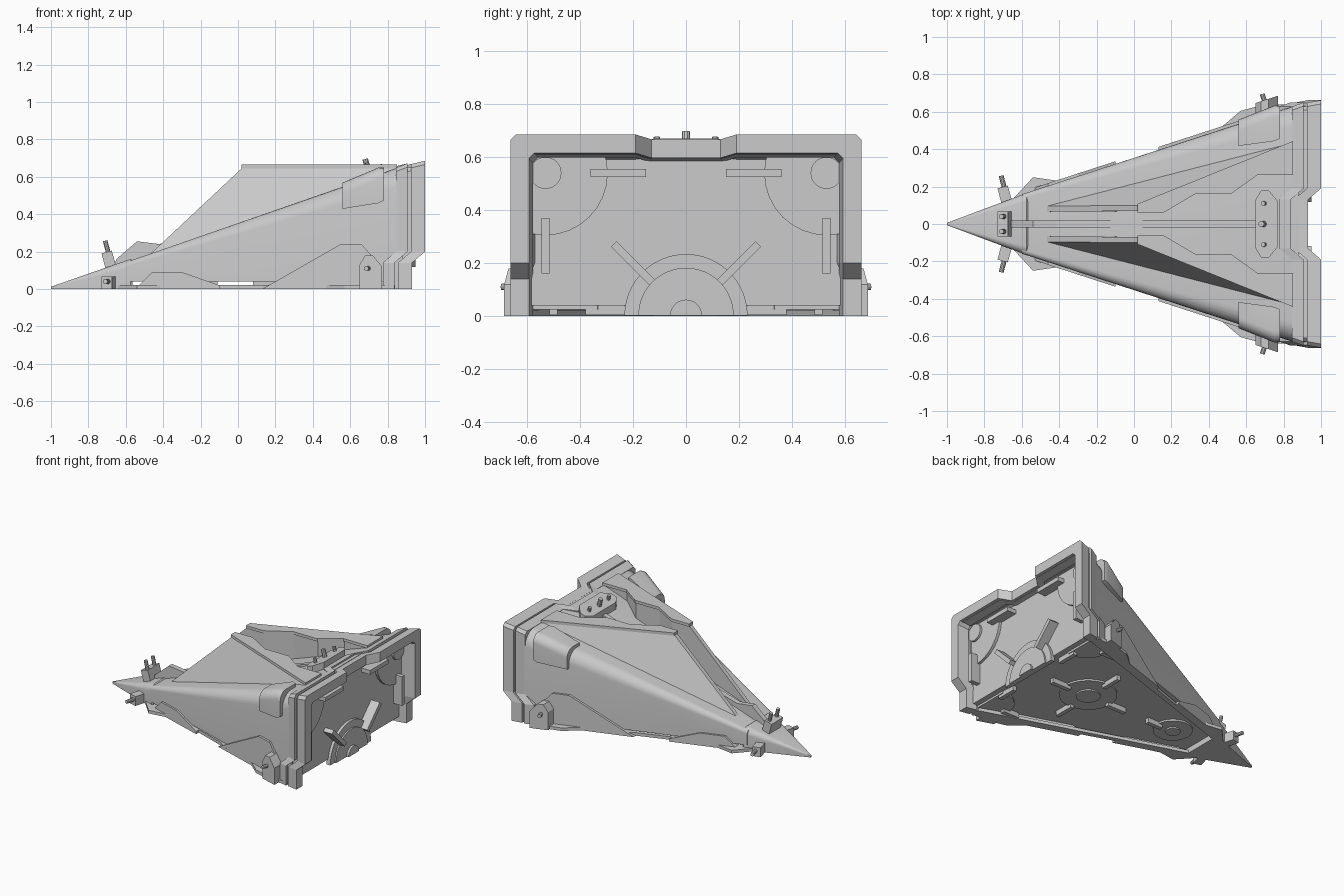
import bpy, bmesh
from math import sin, cos, pi
from mathutils import Vector

if "Cube" in bpy.data.objects:
    bpy.data.objects.remove(bpy.data.objects["Cube"], do_unlink=True)

grey = bpy.data.materials.new("light_grey")
grey.use_nodes = True
grey.diffuse_color = (0.6, 0.6, 0.6, 1)
grey.node_tree.nodes["Principled BSDF"].inputs["Base Color"].default_value = (0.6, 0.6, 0.6, 1)


def loft(name, rings, smooth=False):
    """Skin closed rings of equal length and cap both ends."""
    bm = bmesh.new()
    loops = [[bm.verts.new(p) for p in ring] for ring in rings]
    n = len(loops[0])
    for a, b in zip(loops, loops[1:]):
        for i in range(n):
            j = (i + 1) % n
            bm.faces.new((a[i], a[j], b[j], b[i]))
    bm.faces.new(loops[0])
    bm.faces.new(loops[-1])
    bmesh.ops.recalc_face_normals(bm, faces=bm.faces)
    mesh = bpy.data.meshes.new(name)
    bm.to_mesh(mesh)
    bm.free()
    ob = bpy.data.objects.new(name, mesh)
    bpy.context.collection.objects.link(ob)
    mesh.materials.append(grey)
    if smooth:
        bpy.ops.object.select_all(action='DESELECT')
        ob.select_set(True)
        bpy.context.view_layer.objects.active = ob
        bpy.ops.object.shade_smooth_by_angle(angle=0.6)
    return ob


def prism(name, poly, d0, d1, place, smooth=False):
    """Extrude a 2D outline between two depths; place maps (u, v, depth) to a point."""
    return loft(name, [[place(u, v, d) for u, v in poly] for d in (d0, d1)], smooth)


def on_back(u, v, d):
    return (d, u, v)


def on_floor(u, v, d):
    return (u, v, d)


def on_spine(u, v, d):
    return (u, d, v)


def half_width(x):
    return 0.165 + (x + 0.58) * 0.325


def height(x):
    return 0.15 + (x + 0.58) * 0.348


def circle(cu, cv, r, start=0, end=2 * pi, n=32):
    steps = n if end - start > 6 else n + 1
    return [(cu + r * cos(start + (end - start) * i / n),
             cv + r * sin(start + (end - start) * i / n)) for i in range(steps)]


def section(x, w, h, z0, r):
    """Upright hull section with rounded top corners."""
    arc = [(w - r + r * cos(t * pi / 12), h - r + r * sin(t * pi / 12)) for t in range(7)]
    right = [(w, z0)] + arc
    return [(x, y, z) for y, z in right] + [(x, -y, z) for y, z in reversed(right)]


# Hull and nose
loft("hull", [section(x, half_width(x), height(x), 0.04, 0.16 * height(x))
              for x in (-0.6, 0.88)], True)
loft("nose", [section(-1, 0.006, 0.012, 0, 0.003),
              section(-0.575, 0.165, 0.16, 0, 0.045),
              section(-0.565, 0.158, 0.153, 0, 0.045)], True)


# Stepped rear frames
def frame(name, x0, x1, w0, w1, h0, h1, thick):
    # side, height fraction kinds and forward step for each path point
    def path(w, h):
        half = [(w, 0, -0.07), (w, 0.14, -0.07), (w, 0.2, 0), (w, h - 0.02, 0),
                (w - 0.02, h, 0), (0.19, h, 0), (0.13, h - 0.018, -0.07)]
        return half + [(-y, z, s) for y, z, s in reversed(half)]
    outs = zip(path(w0, h0), path(w1, h1),
               path(w1 - thick, h1 - thick), path(w0 - thick, h0 - thick))
    rings = [[(x + p[2], p[0], p[1]) for x, p in zip((x0, x1, x1, x0), pts)] for pts in outs]
    loft(name, rings)


frame("rear_frame", 0.925, 1.0, 0.648, 0.662, 0.668, 0.685, 0.07)
frame("front_frame", 0.845, 0.907, 0.628, 0.65, 0.648, 0.672, 0.07)
frame("frame_core", 0.86, 0.985, 0.625, 0.635, 0.645, 0.655, 0.045)

# Tall twin fins on top with thin cap plates
fin = [(0.02, 0.07), (0.02, 0.1), (0.85, 0.435), (0.85, 0.27), (0.66, 0.27),
       (0.52, 0.17), (0.33, 0.17), (0.16, 0.07)]
for s, side in ((1, "left"), (-1, "right")):
    foot = [(-0.5, 0.065), (-0.5, 0.095)] + fin[2:]
    loft("top_fin_" + side, [[(x, s * y, height(x) - 0.02) for x, y in foot],
                             [(x, s * y, 0.645) for x, y in fin]])
    cap = [(x, s * y) for x, y in fin]
    prism("fin_cap_" + side, [(x, y + s * (0.008 if i in (1, 2) else -0.008))
                              for i, (x, y) in enumerate(cap)], 0.645, 0.665, on_floor)

# Spine along the top
ridge = [(-0.67, 0.1), (-0.65, 0.16), (-0.54, 0.255), (-0.42, 0.24), (-0.17, 0.312),
         (-0.1, 0.318), (0.2, 0.437), (0.72, 0.615), (0.72, 0.5)]
prism("spine", ridge, -0.018, 0.018, on_spine)

# Flat sills along both lower edges
sill = [(-0.66, 0.12), (-0.54, 0.25), (-0.4, 0.23), (-0.17, 0.31), (-0.1, 0.305),
        (0.13, 0.385), (0.2, 0.435), (0.47, 0.52), (0.57, 0.605), (0.7, 0.64), (0.84, 0.64)]
sill += [(x, half_width(x) - 0.05) for x in (0.84, -0.57)]

panel = [(0.13, 0.0), (0.55, 0.24), (0.66, 0.24), (0.73, 0.16), (0.73, 0.0)]
strake = [(-0.55, 0.0), (-0.46, 0.09), (-0.3, 0.09), (-0.1, 0.02), (-0.1, 0.0)]
clamp = [(0.65, 0.0), (0.65, 0.13), (0.68, 0.18), (0.72, 0.18), (0.77, 0.12), (0.77, 0.0)]


def pin(name, base, tip, r):
    base, tip = Vector(base), Vector(tip)
    q = (tip - base).to_track_quat('Z', 'Y')
    loft(name, [[c + q @ Vector((u, v, 0)) for u, v in circle(0, 0, r, n=10)]
                for c in (base, tip)], True)


for s, side in ((1, "left"), (-1, "right")):
    prism("sill_" + side, sill, 0, 0.022, lambda u, v, d: (u, s * v, d))

    # Raised plates that follow the flank
    def flank(u, v, d):
        return (u, s * (half_width(u) + d), v)
    prism("flank_panel_" + side, panel, -0.04, 0.016, flank)
    prism("flank_strake_" + side, strake, -0.03, 0.014, flank)

    # Clamps at the rear and nose
    prism("rear_clamp_" + side, clamp, -0.05, 0.082, flank)
    pin("rear_clamp_pin_" + side, (0.7, s * 0.65, 0.11), (0.685, s * 0.695, 0.11), 0.013)
    block = [(-0.73, 0.19), (-0.675, 0.205), (-0.645, 0.1), (-0.7, 0.08)]
    prism("nose_clamp_" + side, block, 0, 0.068, lambda u, v, d: (u, s * v, d))
    pin("nose_clamp_pin_" + side, (-0.69, s * 0.18, 0.04), (-0.71, s * 0.258, 0.04), 0.013)
    pin("top_nose_pin_" + side, (-0.69, s * 0.04, 0.18), (-0.71, s * 0.04, 0.258), 0.013)
    pin("top_clamp_pin_" + side, (0.7, s * 0.11, 0.63), (0.69, s * 0.11, 0.675), 0.012)

    # Rounded pods wrapping the upper corners
    rings = []
    for x, lift, drop in ((0.56, 0.022, 0.14), (0.75, 0.036, 0.19), (0.78, 0.025, 0.175)):
        w, h, r = half_width(x) + lift, height(x) + lift, 0.06
        arc = [(w - r + r * cos(t * pi / 12), h - r + r * sin(t * pi / 12)) for t in range(7)]
        outline = [(w - 0.06, h - drop), (w, h - drop)] + arc + [(w - drop, h), (w - drop, h - 0.06)]
        rings.append([(x, s * y, z) for y, z in outline])
    loft("corner_pod_" + side, rings, True)

    # Corner ports on the rear wall
    quarter = [(s * min(y, 0.6), min(z, 0.625)) for y, z in circle(0.53, 0.54, 0.235)]
    prism("rear_corner_plate_" + side, quarter, 0.87, 0.9, on_back)
    prism("rear_corner_hub_" + side, circle(s * 0.53, 0.54, 0.06), 0.88, 0.915, on_back, True)

    # Corner ports on the underside
    port = [(min(x, 0.84), s * min(y, half_width(x) - 0.02))
            for x, y in circle(0.82, 0.5, 0.17)]
    prism("floor_corner_plate_" + side, port, 0.025, 0.05, on_floor)

prism("top_clamp", clamp[1:-1] + [(x, -y) for x, y in reversed(clamp[1:-1])], -0.05, 0.05,
      lambda u, v, d: (u, v, height(u) + d))
pin("top_clamp_center_pin", (0.7, 0, 0.62), (0.68, 0, 0.695), 0.016)
prism("top_nose_clamp", [(-0.73, 0.19), (-0.675, 0.205), (-0.645, 0.1), (-0.7, 0.08)],
      -0.066, 0.066, on_spine)


# Radial struts around each port
def strut(name, cu, cv, angle, r0, r1, d0, d1, place):
    c, s = cos(angle), sin(angle)
    corners = [(r0, -0.015), (r1, -0.015), (r1, 0.015), (r0, 0.015)]
    prism(name, [(cu + r * c - t * s, cv + r * s + t * c) for r, t in corners], d0, d1, place)


for s, side in ((1, "left"), (-1, "right")):
    strut("rear_low_strut_" + side, 0, 0, pi / 2 - s * pi / 4, 0.18, 0.385, 0.87, 0.95, on_back)
    strut("rear_level_strut_" + side, s * 0.53, 0.54, pi / 2 + s * pi / 2, 0.17, 0.38,
          0.87, 0.95, on_back)
    strut("rear_upright_strut_" + side, s * 0.53, 0.54, -pi / 2, 0.17, 0.38, 0.87, 0.95, on_back)
    strut("floor_corner_strut_a_" + side, 0.82, s * 0.5, pi, 0.12, 0.25, 0.005, 0.05, on_floor)
    strut("floor_corner_strut_b_" + side, 0.82, s * 0.5, -s * pi / 2, 0.12, 0.27,
          0.005, 0.05, on_floor)
for i in range(4):
    strut("floor_strut_%d" % i, 0.39, 0, i * pi / 2, 0.16, 0.31, 0.005, 0.05, on_floor)
strut("floor_nose_strut", -0.33, 0, 0, 0.1, 0.22, 0.005, 0.05, on_floor)

# Half port at the foot of the rear wall
for name, r, d in (("rear_port_ring", 0.232, 0.9), ("rear_port_disc", 0.18, 0.91),
                   ("rear_port_hub", 0.06, 0.925)):
    prism(name, circle(0, 0.002, r, 0, pi), 0.87, d, on_back, True)

# Round ports on the underside
for name, x, r, d in (("floor_port", 0.39, 0.19, 0.028), ("floor_port_hub", 0.39, 0.08, 0.018),
                      ("floor_nose_port", -0.33, 0.13, 0.028),
                      ("floor_nose_hub", -0.33, 0.05, 0.018)):
    prism(name, circle(x, 0, r), d, 0.05, on_floor, True)
